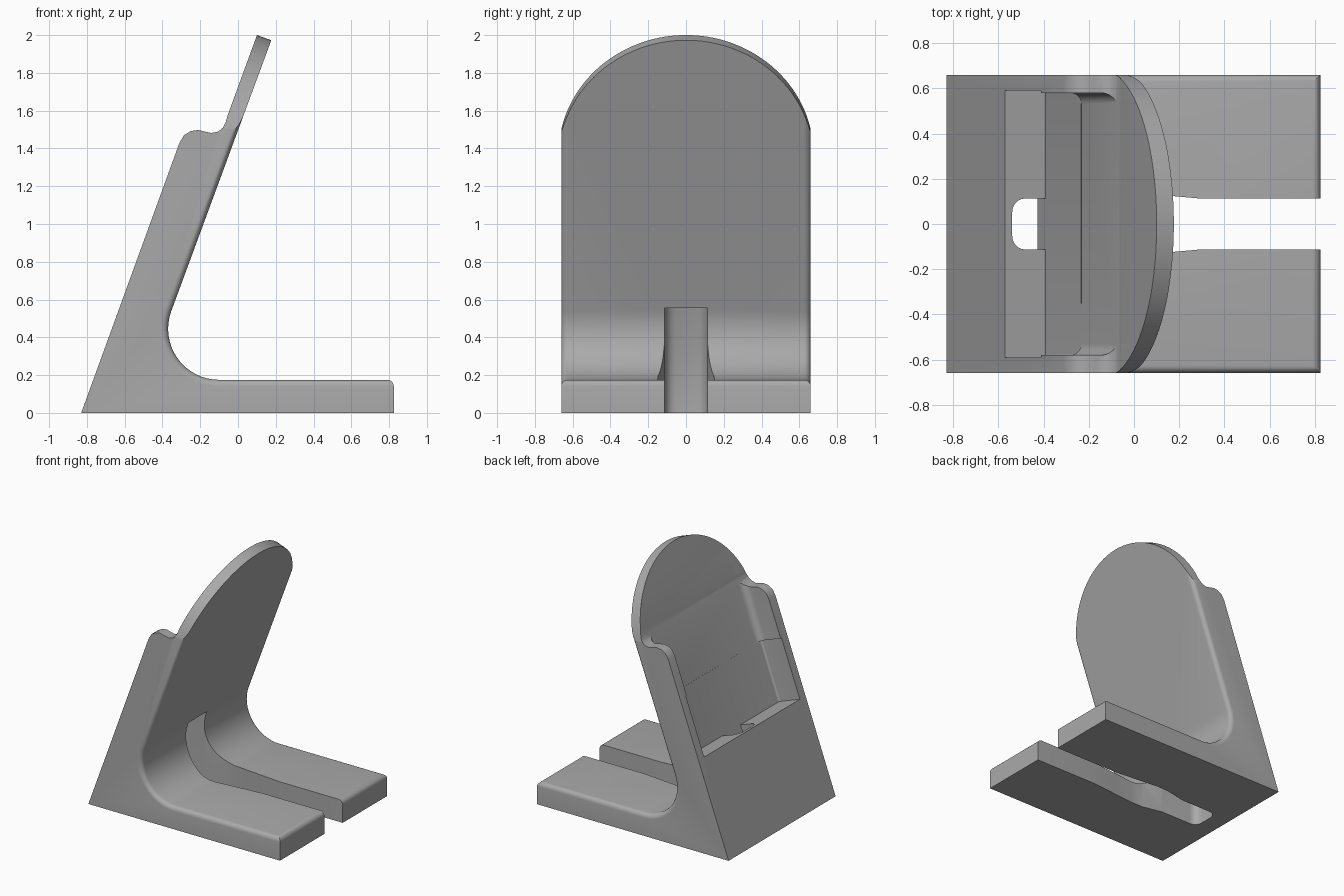
import bpy, bmesh, math
from mathutils import Vector

cube = bpy.data.objects.get("Cube")
if cube:
    bpy.data.objects.remove(cube, do_unlink=True)

LEAN = math.radians(20)
SN, CS = math.sin(LEAN), math.cos(LEAN)
HALF = 0.66          # half width of the stand
BACK_N = -0.59       # rear face of the thin plate, across the lean


def side(a, b, c):
    """Outline in x/z, extruded along y."""
    return Vector((a, c, b))


def plan(a, b, c):
    """Outline in x/y, extruded along z."""
    return Vector((a, b, c))


def across(a, b, c):
    """Outline in y / up the lean, extruded through the plate."""
    return Vector((b * SN + c * CS, a, b * CS - c * SN))


def along(a, b, c):
    """Outline in y / through the plate, extruded up the lean."""
    return across(a, c, b)


def prism(name, outline, place, lo, hi, pick=None, radius=0.03):
    """Extrude an outline; round the edges accepted by pick(p, q)."""
    bm = bmesh.new()
    ends = [[bm.verts.new(place(a, b, h)) for a, b in outline] for h in (lo, hi)]
    for ring in ends:
        bm.faces.new(ring)
    n = len(outline)
    for i in range(n):
        j = (i + 1) % n
        bm.faces.new((ends[0][i], ends[0][j], ends[1][j], ends[1][i]))
    bmesh.ops.recalc_face_normals(bm, faces=bm.faces)
    if pick:
        chosen = [e for e in bm.edges if pick(e.verts[0].co, e.verts[1].co)]
        bmesh.ops.bevel(bm, geom=chosen, offset=radius, segments=5,
                        profile=0.5, affect='EDGES', clamp_overlap=False)
    bmesh.ops.recalc_face_normals(bm, faces=bm.faces)
    mesh = bpy.data.meshes.new(name)
    bm.to_mesh(mesh)
    bm.free()
    obj = bpy.data.objects.new(name, mesh)
    bpy.context.collection.objects.link(obj)
    return obj


def combine(target, cutter, operation='DIFFERENCE'):
    """Apply a boolean and discard the cutter."""
    bpy.context.view_layer.objects.active = target
    mod = target.modifiers.new("cut", 'BOOLEAN')
    mod.operation, mod.object, mod.solver = operation, cutter, 'EXACT'
    bpy.ops.object.modifier_apply(modifier=mod.name)
    bpy.data.objects.remove(cutter, do_unlink=True)


# Side profile: foot, curved bend, leaning plate, wavy rail top
front = [(0.825, 0.175)]
for i in range(17):
    t = math.radians(-90 - 110 * i / 16)
    front.append((-0.1 + 0.27 * math.cos(t), 0.445 + 0.27 * math.sin(t)))
front.append((0.19, 2.01))
rail_top = [(-0.055, 1.575), (-0.065, 1.54), (-0.08, 1.51), (-0.105, 1.489),
            (-0.14, 1.482), (-0.175, 1.489), (-0.21, 1.498), (-0.25, 1.492),
            (-0.285, 1.471), (-0.31, 1.43)]
profile = [(-0.83, 0), (0.825, 0)] + front + [(0.115, 2.04)] + rail_top


def is_front(p):
    return any((Vector((p.x, p.z)) - Vector(q)).length < 1e-4 for q in front)


def front_rim(p, q):
    """Side edges of the front surface and the upper edge of the foot tip."""
    if not (is_front(p) and is_front(q)):
        return False
    return abs(p.y - q.y) < 1e-4 or min(p.x, q.x) > 0.8


stand = prism("phone_stand", profile, side, -HALF, HALF, front_rim, 0.035)

# Rounded top of the plate
R, MID = 0.676, 1.238
reach = math.asin(HALF / R)
arch = [(-1, -1), (1, -1), (1, 1.384)]
arch += [(R * math.sin(reach * k / 32), MID + R * math.cos(reach * k / 32))
         for k in range(32, -33, -1)]
arch += [(-1, 1.384)]
combine(stand, prism("arch_cutter", arch, across, -2, 2), 'INTERSECT')


# Recess behind the plate, slightly narrower in its upper half
def runs_up(p, q):
    return abs(p.y - q.y) < 1e-4 and abs((p - q).dot(Vector((SN, 0, CS)))) > 0.1


for half, lo, hi, radius in ((0.59, 0.476, 0.94, 0.015), (0.58, 0.9, 3, 0.05)):
    box = [(-half, -2), (half, -2), (half, BACK_N), (-half, BACK_N)]
    combine(stand, prism("recess_cutter", box, along, lo, hi, runs_up, radius))

# Cable slot through the foot and up into the recess
slot = [(1, -1), (1, 0.555), (-0.426, 0.555), (-0.344, 0.78),
        (-0.511, 0.78), (-0.69, 0.28), (-0.69, -1)]


def slot_rear(p, q):
    return abs(p.y - q.y) < 1e-4 and max(p.x, q.x) < -0.5


combine(stand, prism("slot_cutter", slot, side, -0.113, 0.113, slot_rear, 0.06))

# Gentle widening of the slot at the bend
flare = [(0.3, 0.112), (0.1, 0.13), (-0.1, 0.15), (-0.2, 0.148), (-0.37, 0.112)]
flare += [(x, -y) for x, y in reversed(flare)]
combine(stand, prism("flare_cutter", flare, plan, -0.5, 0.5))

# Single grey finish
grey = bpy.data.materials.new("matte_grey")
grey.use_nodes = True
color = (0.4, 0.4, 0.4, 1)
grey.diffuse_color = color
grey.node_tree.nodes["Principled BSDF"].inputs["Base Color"].default_value = color
stand.data.materials.clear()
stand.data.materials.append(grey)
for poly in stand.data.polygons:
    poly.material_index = 0

bpy.ops.object.select_all(action='DESELECT')
stand.select_set(True)
bpy.context.view_layer.objects.active = stand
bpy.ops.object.shade_smooth_by_angle(angle=math.radians(30))
